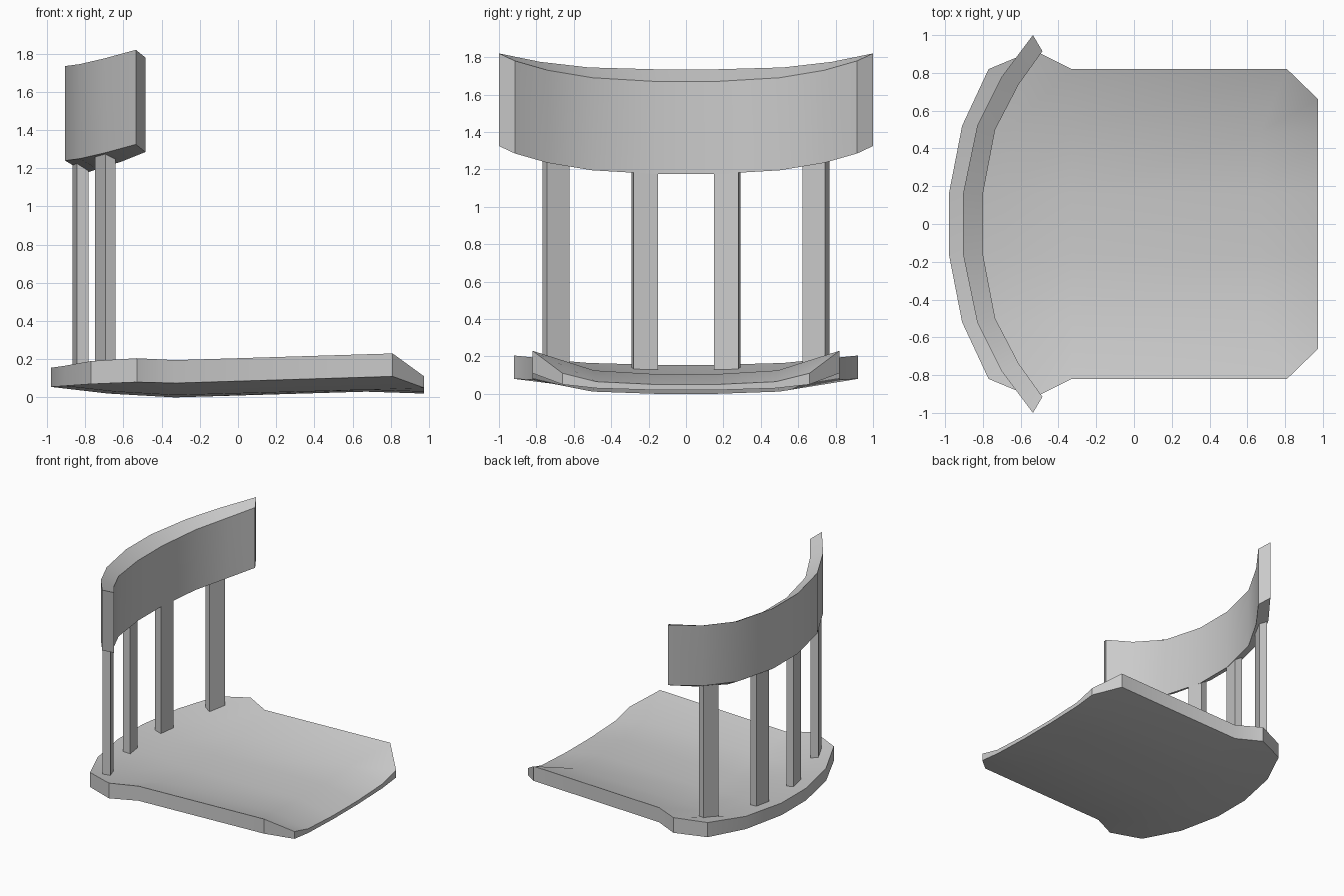
import bpy
from math import radians

if "Cube" in bpy.data.objects:
    bpy.data.objects.remove(bpy.data.objects["Cube"])


def make(name, verts, faces, angle=None):
    me = bpy.data.meshes.new(name)
    me.from_pydata(verts, [], faces)
    ob = bpy.data.objects.new(name, me)
    bpy.context.collection.objects.link(ob)
    bpy.ops.object.select_all(action='DESELECT')
    ob.select_set(True)
    bpy.context.view_layer.objects.active = ob
    bpy.ops.object.mode_set(mode='EDIT')
    bpy.ops.mesh.select_all(action='SELECT')
    bpy.ops.mesh.normals_make_consistent(inside=False)
    bpy.ops.object.mode_set(mode='OBJECT')
    if angle:
        bpy.ops.object.shade_smooth_by_angle(angle=radians(angle))
    return ob


def mirrored(half):
    # half: points with y > 0 ordered outward -> full row from -y to +y
    return [(x, -y, *z) for x, y, *z in reversed(half)] + list(half)


# Seat: rows from back to front, each point is x, y, top z, bottom z
seat_rows = [
    [(-.98, .16, .155, .055), (-.91, .52, .165, .06), (-.77, .82, .19, .07)],
    [(-.68, .16, .11, .02), (-.64, .52, .125, .03), (-.53, .92, .205, .08)],
    [(-.33, .16, .085, .0), (-.33, .50, .105, .012), (-.33, .82, .195, .075)],
    [(.67, .16, .105, .03), (.67, .49, .125, .04), (.81, .82, .23, .11)],
    [(.975, .16, .05, .02), (.975, .48, .065, .03), (.975, .66, .11, .05)],
]
rows = [mirrored(r) for r in seat_rows]
nr, nc = len(rows), len(rows[0])
pts = [p for r in rows for p in r]
verts = [(x, y, t) for x, y, t, b in pts] + [(x, y, b) for x, y, t, b in pts]
n = nr * nc
faces = []
for i in range(nr - 1):
    for j in range(nc - 1):
        q = [i * nc + j, i * nc + j + 1, (i + 1) * nc + j + 1, (i + 1) * nc + j]
        faces += [q, [k + n for k in reversed(q)]]
rim = ([j for j in range(nc)] + [i * nc + nc - 1 for i in range(1, nr)]
       + [(nr - 1) * nc + j for j in range(nc - 2, -1, -1)]
       + [i * nc for i in range(nr - 2, 0, -1)])
for a, b in zip(rim, rim[1:] + rim[:1]):
    faces.append([a, b, b + n, a + n])
make("seat", verts, faces, 30)

# Curved back rail: sections of outer and inner edges, x, y, top z
outer = mirrored([(-.905, .16, 1.735), (-.83, .52, 1.745), (-.70, .78, 1.775), (-.535, 1.0, 1.82)])
inner = mirrored([(-.80, .16, 1.67), (-.735, .50, 1.69), (-.61, .74, 1.73), (-.485, .915, 1.78)])
h = .495
verts, faces = [], []
for (ox, oy, oz), (ix, iy, iz) in zip(outer, inner):
    verts += [(ox, oy, oz), (ix, iy, iz), (ix, iy, iz - h), (ox, oy, oz - h)]
for s in range(len(outer) - 1):
    for k in range(4):
        a, b = s * 4 + k, s * 4 + (k + 1) % 4
        faces.append([a, b, b + 4, a + 4])
last = 4 * (len(outer) - 1)
faces += [[3, 2, 1, 0], [last + k for k in range(4)]]
make("back_rail", verts, faces, 30)

# Four back spindles, turned to follow the curve
for label, x, y, ang, size, z0, z1 in (
        ("inner", -.825, .22, 10, (.06, .132), .09, 1.28),
        ("outer", -.695, .695, 24.6, (.06, .132), .12, 1.32)):
    for side, s in (("left", -1), ("right", 1)):
        bpy.ops.mesh.primitive_cube_add(size=1, location=(x, s * y, (z0 + z1) / 2),
                                        rotation=(0, 0, radians(-s * ang)))
        ob = bpy.context.object
        ob.name = f"{label}_spindle_{side}"
        ob.scale = (*size, z1 - z0)
